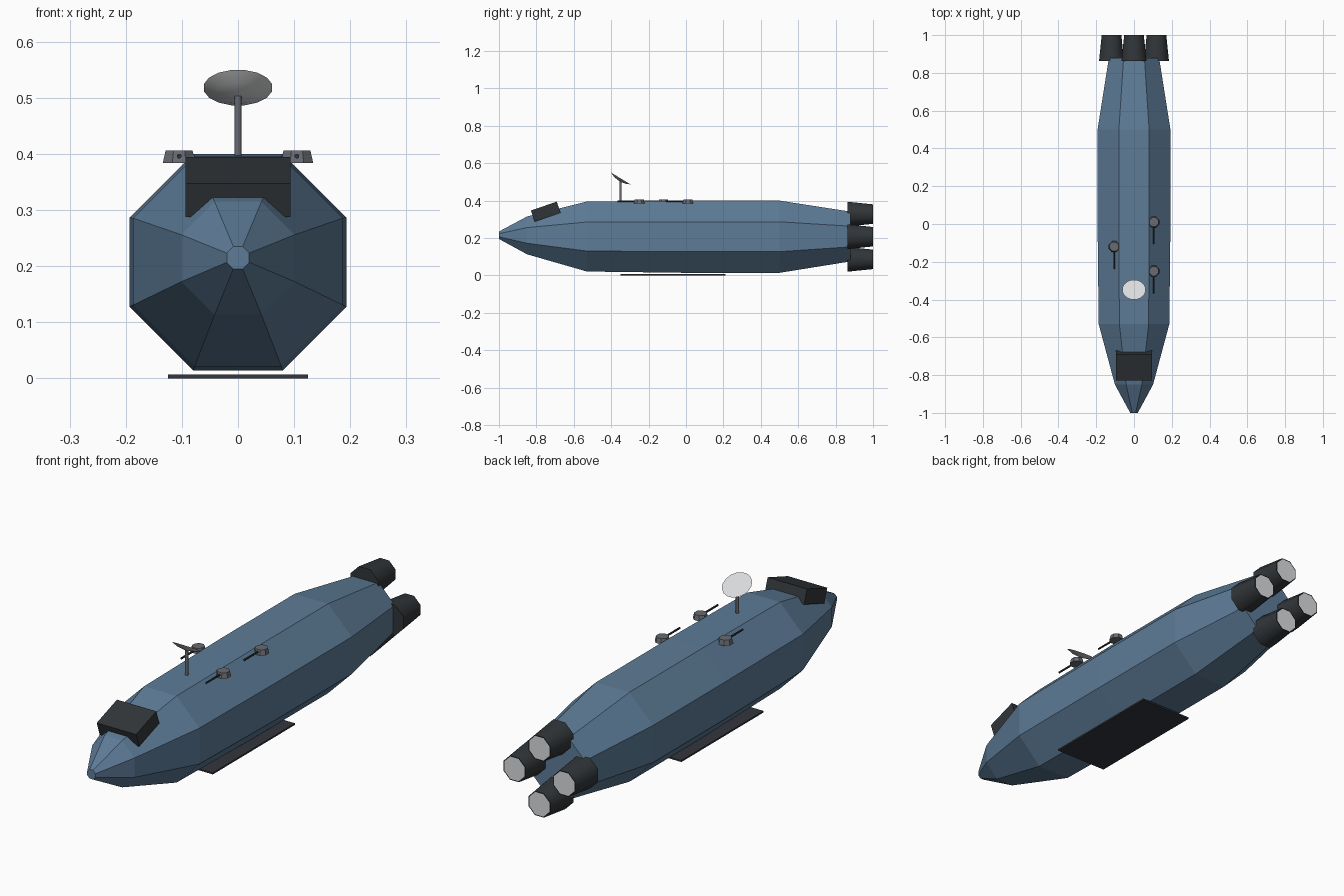
import bpy, bmesh, math
from mathutils import Matrix, Vector

cube = bpy.data.objects.get("Cube")
if cube:
    bpy.data.objects.remove(cube, do_unlink=True)


def material(name, r, g, b):
    m = bpy.data.materials.new(name)
    m.use_nodes = True
    m.diffuse_color = (r, g, b, 1)
    m.node_tree.nodes["Principled BSDF"].inputs["Base Color"].default_value = (r, g, b, 1)
    return m


BLUE = material("hull blue", 0.11, 0.2, 0.31)
DARK = material("charcoal", 0.031, 0.036, 0.04)
SLATE = material("dark slate", 0.034, 0.037, 0.047)
GREY = material("mid grey", 0.14, 0.145, 0.165)
LIGHT = material("pale grey", 0.7, 0.71, 0.72)

ALONG_Y = Matrix.Rotation(-math.pi / 2, 4, 'X')


def finish(name, bm, mats, smooth=None):
    bmesh.ops.recalc_face_normals(bm, faces=bm.faces)
    mesh = bpy.data.meshes.new(name)
    bm.to_mesh(mesh)
    bm.free()
    for m in mats:
        mesh.materials.append(m)
    ob = bpy.data.objects.new(name, mesh)
    bpy.context.collection.objects.link(ob)
    if smooth:
        bpy.ops.object.select_all(action='DESELECT')
        bpy.context.view_layer.objects.active = ob
        ob.select_set(True)
        bpy.ops.object.shade_smooth_by_angle(angle=math.radians(smooth))
    return ob


def loft(name, rings, mats, matrix, sides=8, smooth=None):
    """Skin polygon rings (distance, flat-to-centre radius, sideways shift).
    The end cap takes the last material."""
    bm = bmesh.new()
    loops = []
    for t, apothem, shift in rings:
        r = apothem / math.cos(math.pi / sides)
        angles = [math.tau * (i + 0.5) / sides for i in range(sides)]
        loops.append([bm.verts.new(matrix @ Vector((r * math.cos(a), r * math.sin(a) + shift, t)))
                      for a in angles])
    for low, high in zip(loops, loops[1:]):
        for i in range(sides):
            j = (i + 1) % sides
            bm.faces.new((low[i], low[j], high[j], high[i]))
    bm.faces.new(loops[0][::-1])
    bm.faces.new(loops[-1]).material_index = len(mats) - 1
    return finish(name, bm, mats, smooth)


def box(name, size, mat, matrix):
    bm = bmesh.new()
    bmesh.ops.create_cube(bm, size=1, matrix=matrix @ Matrix.Diagonal((*size, 1)))
    return finish(name, bm, [mat])


# Eight-sided hull from nose to tail
hull = [(-1, 0.02, -0.215), (-0.85, 0.101, -0.214), (-0.53, 0.187, -0.208),
        (0, 0.193, -0.207), (0.5, 0.193, -0.207), (0.88, 0.133, -0.208)]
loft("hull", hull, [BLUE], ALONG_Y)

# Four engines in a diamond, with pale outlets
for name, x, z in (("top", 0, 1), ("bottom", 0, -1), ("left", 1, 0), ("right", -1, 0)):
    place = Matrix.Translation((x * 0.119, 0.863, 0.207 + z * 0.121)) @ ALONG_Y
    loft(name + "_engine", [(0, 0.066, 0), (0.137, 0.052, 0), (0.137, 0.048, 0)],
         [DARK, LIGHT], place, smooth=50)

# Sloping bridge block on the nose
box("bridge", (0.188, 0.146, 0.063), DARK,
    Matrix.Translation((0, -0.75, 0.341)) @ Matrix.Rotation(math.radians(19), 4, 'X'))

# Keel plate under the belly
box("keel_plate", (0.25, 0.56, 0.007), SLATE, Matrix.Translation((0, -0.07, 0.0035)))

# Dish on a mast
loft("dish_mast", [(0.39, 0.006, 0), (0.503, 0.006, 0)], [GREY],
     Matrix.Translation((0, -0.35, 0)), smooth=50)
loft("dish", [(-0.016, 0.006, 0), (-0.011, 0.036, 0), (0, 0.061, 0)], [LIGHT],
     Matrix.Translation((0, -0.348, 0.518)) @ Matrix.Rotation(math.radians(-31), 4, 'X'),
     sides=16, smooth=40)

# Three deck turrets with forward barrels
for n, (x, y) in enumerate(((0.105, 0.01), (-0.105, -0.12), (0.105, -0.25)), 1):
    loft(f"turret_{n}", [(0.384, 0.029, 0), (0.406, 0.024, 0)], [GREY],
         Matrix.Translation((x, y, 0)))
    loft(f"turret_barrel_{n}", [(-0.117, 0.004, 0), (0, 0.004, 0)], [DARK],
         Matrix.Translation((x, y, 0.396)) @ ALONG_Y)
